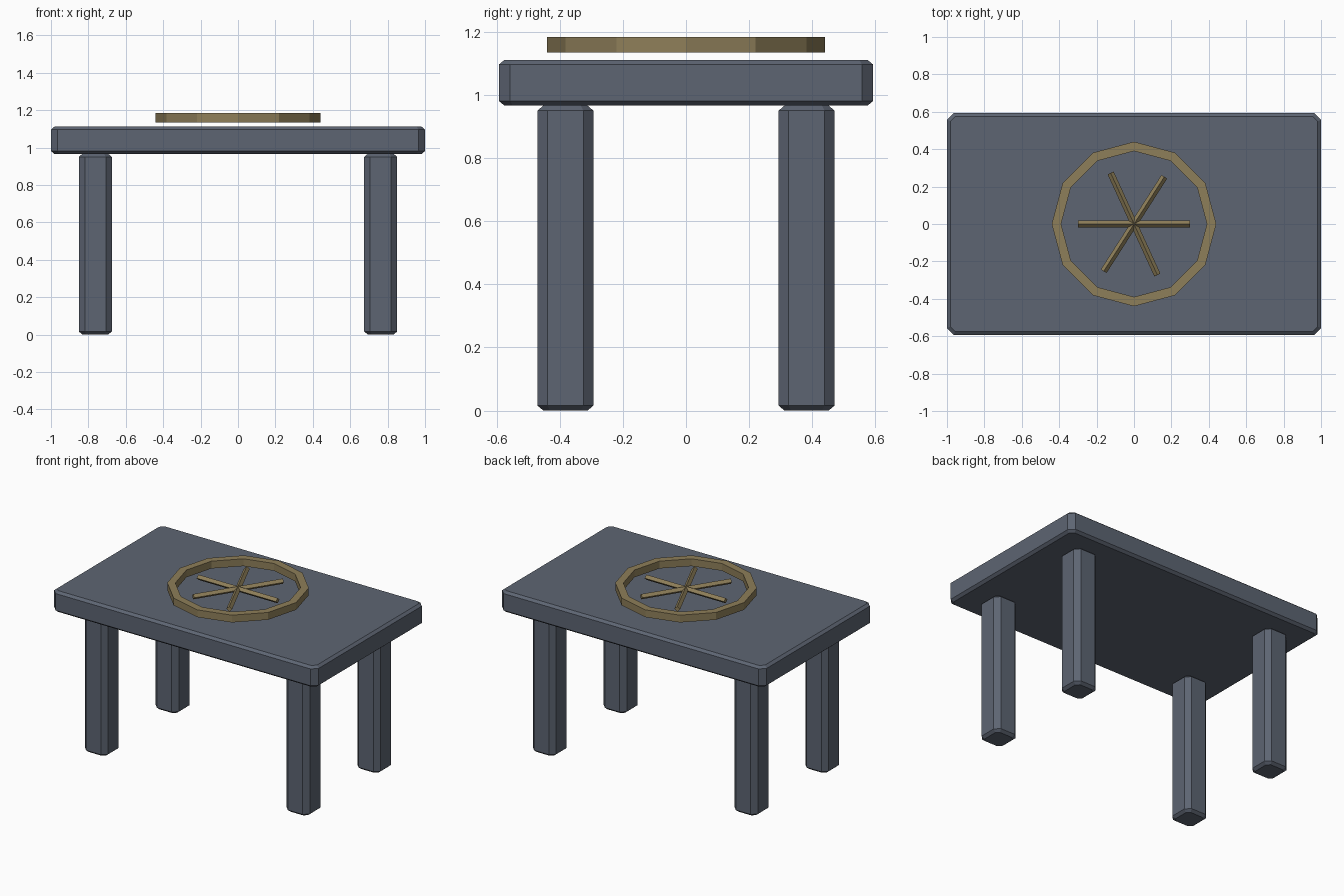
import bpy, bmesh, math
from mathutils import Matrix

if "Cube" in bpy.data.objects:
    bpy.data.objects.remove(bpy.data.objects["Cube"])


def material(name, color):
    mat = bpy.data.materials.new(name)
    mat.diffuse_color = (*color, 1)
    mat.use_nodes = True
    mat.node_tree.nodes["Principled BSDF"].inputs["Base Color"].default_value = mat.diffuse_color
    return mat


def finish(name, bm, mat):
    bmesh.ops.recalc_face_normals(bm, faces=bm.faces)
    mesh = bpy.data.meshes.new(name)
    bm.to_mesh(mesh)
    bm.free()
    mesh.materials.append(mat)
    obj = bpy.data.objects.new(name, mesh)
    bpy.context.collection.objects.link(obj)
    return obj


def bridge(bm, a, b):
    for i in range(len(a)):
        j = (i + 1) % len(a)
        bm.faces.new((a[i], a[j], b[j], b[i]))


def chamfered_block(name, x, y, hx, hy, z0, z1, mat, corner, inset, rise):
    """Box with cut vertical corners and sloped top and bottom rims."""
    bm = bmesh.new()
    rings = []
    for z, d in ((z0, inset), (z0 + rise, 0), (z1 - rise, 0), (z1, inset)):
        a, b, c = hx - d, hy - d, corner - 0.586 * d
        pts = [(a, c - b), (a, b - c), (a - c, b), (c - a, b),
               (-a, b - c), (-a, c - b), (c - a, -b), (a - c, -b)]
        rings.append([bm.verts.new((x + px, y + py, z)) for px, py in pts])
    for low, high in zip(rings, rings[1:]):
        bridge(bm, low, high)
    bm.faces.new(rings[0])
    bm.faces.new(rings[-1])
    return finish(name, bm, mat)


slate = material("slate", (0.11, 0.13, 0.17))
brass = material("brass", (0.27, 0.21, 0.1))

# Table top and four legs
chamfered_block("table_top", 0, 0, 1.0, 0.593, 0.966, 1.111, slate, 0.036, 0.018, 0.015)
for side, sx in (("left", -1), ("right", 1)):
    for end, sy in (("front", -1), ("back", 1)):
        chamfered_block(f"{end}_{side}_leg", sx * 0.763, sy * 0.382, 0.088, 0.089,
                        0, 0.966, slate, 0.032, 0.019, 0.016)

# Twelve-sided ring hovering over the top
bm = bmesh.new()
loops = []
for r, z in ((0.44, 1.134), (0.44, 1.184), (0.39, 1.184), (0.39, 1.134)):
    loops.append([bm.verts.new((r * math.cos(i * math.pi / 6), r * math.sin(i * math.pi / 6), z))
                  for i in range(12)])
for k in range(4):
    bridge(bm, loops[k], loops[(k + 1) % 4])
finish("ring", bm, brass)

# Three crossed rods inside the ring, one radian apart
for i in range(3):
    bm = bmesh.new()
    bmesh.ops.create_cone(bm, cap_ends=True, segments=4, radius1=0.018, radius2=0.018, depth=0.6,
                          matrix=Matrix.Translation((0, 0, 1.159)) @ Matrix.Rotation(i, 4, 'Z')
                          @ Matrix.Rotation(math.pi / 2, 4, 'Y'))
    finish(f"rod_{i + 1}", bm, brass)
